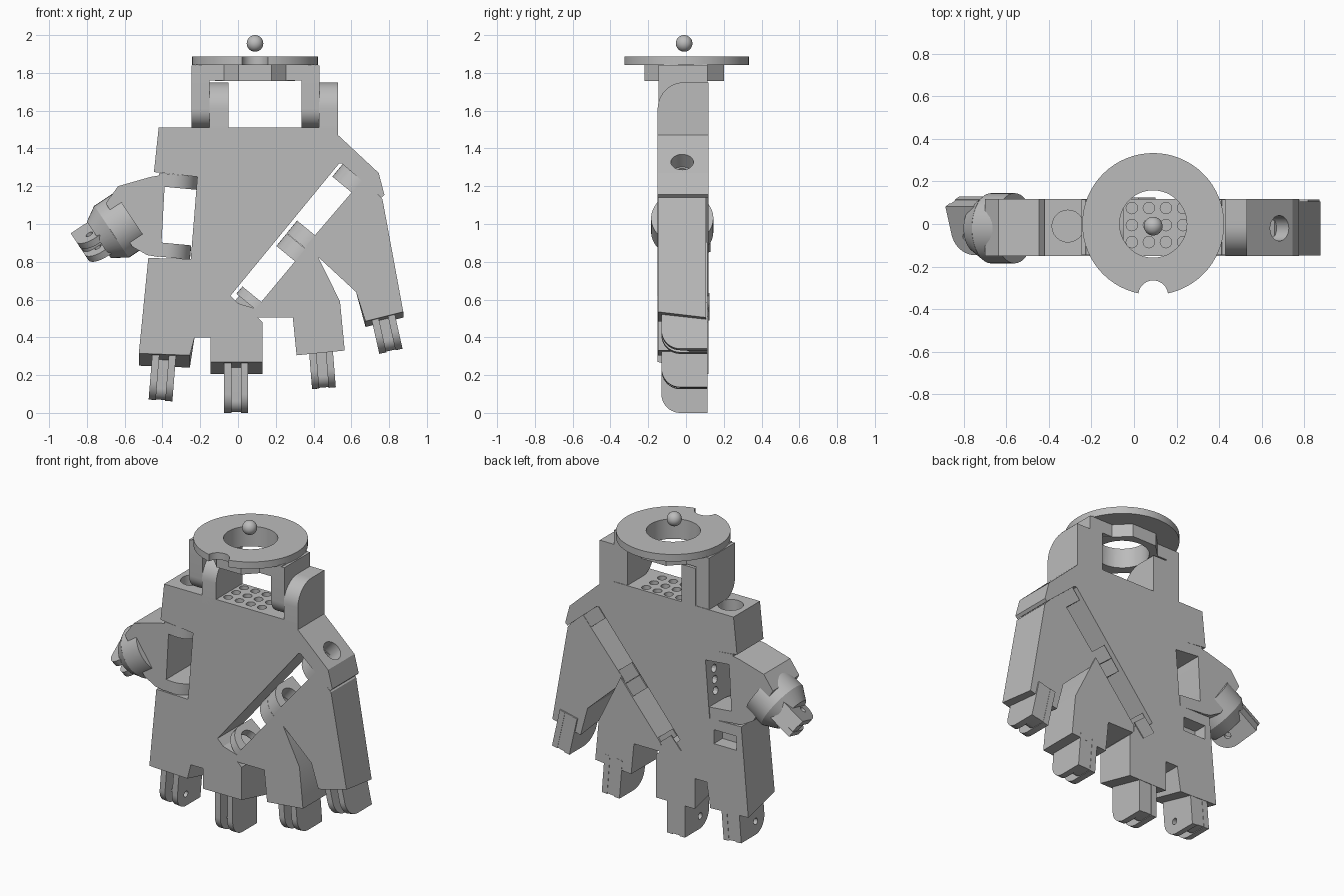
import bpy, bmesh, math
from mathutils import Matrix, Vector

if "Cube" in bpy.data.objects:
    bpy.data.objects.remove(bpy.data.objects["Cube"], do_unlink=True)

grey = bpy.data.materials.new("matte_grey")
grey.use_nodes = True
tone = (0.5, 0.5, 0.5, 1)
grey.diffuse_color = tone
grey.node_tree.nodes["Principled BSDF"].inputs["Base Color"].default_value = tone

FRONT, BACK, MID = -0.15, 0.118, -0.02
parts = []


def finish(name, bm, keep=True):
    bmesh.ops.recalc_face_normals(bm, faces=bm.faces)
    me = bpy.data.meshes.new(name)
    bm.to_mesh(me)
    bm.free()
    ob = bpy.data.objects.new(name, me)
    bpy.context.collection.objects.link(ob)
    if keep:
        me.materials.append(grey)
        parts.append(ob)
    return ob


def extrude(name, pts, matrix, depth, keep=True, lift=(), rise=0.0):
    """Extrude a 2D outline along local z; lifted corners slope the front edge."""
    bm = bmesh.new()
    near = [bm.verts.new((a, b + (rise if i in lift else 0), 0)) for i, (a, b) in enumerate(pts)]
    far = [bm.verts.new((a, b, depth)) for a, b in pts]
    bm.faces.new(near)
    bm.faces.new(far)
    n = len(pts)
    for i in range(n):
        bm.faces.new((near[i], near[(i + 1) % n], far[(i + 1) % n], far[i]))
    bm.transform(matrix)
    return finish(name, bm, keep)


def basis(x, y, z, origin):
    return Matrix((x, y, z)).transposed().to_4x4() if origin is None else \
        Matrix.Translation(origin) @ Matrix((x, y, z)).transposed().to_4x4()


def slab(name, pts, y0=FRONT, y1=BACK, **kw):
    m = basis((1, 0, 0), (0, 0, 1), (0, 1, 0), (0, y0, 0))
    return extrude(name, pts, m, y1 - y0, **kw)


def rod(name, centre, axis, r, depth, r2=None, segs=40, keep=True):
    bm = bmesh.new()
    bmesh.ops.create_cone(bm, cap_ends=True, segments=segs, radius1=r,
                          radius2=r if r2 is None else r2, depth=depth)
    bm.transform(Matrix.Translation(centre) @ Vector(axis).to_track_quat('Z', 'Y').to_matrix().to_4x4())
    return finish(name, bm, keep)


def box(name, lo, hi, keep=True):
    return slab(name, [(lo[0], lo[2]), (hi[0], lo[2]), (hi[0], hi[2]), (lo[0], hi[2])],
                lo[1], hi[1], keep=keep)


def cut(ob, *cutters):
    for c in cutters:
        mod = ob.modifiers.new("cut", 'BOOLEAN')
        mod.operation, mod.solver, mod.object = 'DIFFERENCE', 'EXACT', c
    dg = bpy.context.evaluated_depsgraph_get()
    me = bpy.data.meshes.new_from_object(ob.evaluated_get(dg))
    ob.modifiers.clear()
    ob.data = me
    for c in cutters:
        bpy.data.objects.remove(c, do_unlink=True)


def hole(centre, axis, r, depth, segs=24):
    return rod("hole", centre, axis, r, depth, segs=segs, keep=False)


def lug(name, origin, out, thick, length, y0=FRONT, y1=BACK, r=0.13, bore=0.06, bore_y=MID, bore_in=0.13):
    """Hinge ear: square at the back, rounded at the front tip, bored sideways."""
    out = Vector((out[0], 0, out[1])).normalized()
    side = Vector((out.z, 0, -out.x))
    start = Vector((origin[0], 0, origin[1]))
    pts = [(y0, 0), (y1, 0), (y1, length)]
    for i in range(11):
        a = math.pi / 2 * (1 + i / 10)
        pts.append((y0 + r + r * math.cos(a), length - r + r * math.sin(a)))
    ob = extrude(name, pts, basis((0, 1, 0), out, side, start - side * thick / 2), thick)
    if bore:
        c = start + out * (length - bore_in)
        cut(ob, hole((c.x, bore_y, c.z), side, bore, thick * 3))
    return ob


def clevis(name, origin, angle, length):
    """Fingertip joint: two ears with a grooved web between them."""
    out = Vector((math.sin(angle), -math.cos(angle)))
    made = []
    for s in (-1, 1):
        o = Vector(origin) + Vector((-out.y, out.x)) * s * 0.044
        made.append(lug(name + "_ear", o, out, 0.038, length, -0.13, 0.115, 0.1, 0.02, -0.04, 0.08))
    made.append(lug(name + "_web", origin, out, 0.052, length - 0.004, -0.03, 0.113, 0.06, 0))
    return made


# Palm with the two fixed finger roots
palm = slab("palm", [(-.42, 1.51), (-.445, 1.275), (-.215, 1.25), (-.25, .815), (-.475, .82),
                     (-.525, .25), (-.255, .24), (-.23, .40), (-.145, .40), (-.145, .205),
                     (.13, .205), (.13, .48), (.10, .51), (.10, .55), (0, .58), (-.04, .62),
                     (.535, 1.32), (.55, 1.32), (.76, 1.14), (.775, 1.155), (.745, 1.27),
                     (.525, 1.475), (.525, 1.51)], lift=(5, 6, 9, 10), rise=0.065)
cutters = [hole((x, y, 1.51), (0, 0, 1), 0.027, 0.12, 16)
           for x in (-.01, .07, .15, .23) for y in (-.085, -.005, .075)]
cutters += [hole((-.31, -.01, 1.51), (0, 0, 1), 0.075, 0.3),
            hole((.68, MID, 1.325), (.68, 0, .73), 0.06, 0.2),
            box("pocket", (-.44, .03, .66), (-.28, .2, .75), keep=False)]
cutters += [hole((x, BACK, z), (0, 1, 0), 0.016, 0.08, 12)
            for x, z in ((.45, 1.42), (-.15, 1.44), (-.1, .55), (-.06, .75))]
cutters += [hole((-.23, y, z), (1, 0, 0), 0.025, 0.12, 12)
            for z in (.96, 1.03, 1.10) for y in (-.06, .04)]
cut(palm, *cutters)
slab("palm_back_plate", [(.03, .49), (.1, .57), (.02, .635), (-.05, .555)], BACK, BACK + 0.006)

# Wrist posts and the yoke legs that pivot beside them
for x in (-.10, .48):
    lug("wrist_post", (x, 1.44), (0, 1), 0.1, 0.31, r=0.14)
for x in (-.198, .383):
    lug("yoke_leg", (x, 1.84), (0, -1), 0.095, 0.33, -.145, .115, r=0.1, bore_in=0.11)

# Yoke bridge, octagonal collar and wrist disc share one centre opening
HUB = 0.09
bridge = slab("yoke_bridge", [(-.245, 1.76), (.43, 1.76), (.43, 1.80), (.41, 1.845),
                              (-.225, 1.845), (-.245, 1.80)], -.145, .115)
collar = rod("yoke_collar", (HUB, -.01, 1.80), (0, 0, 1), 0.228, 0.085, segs=8)
collar.data.transform(Matrix.Translation((HUB, -.01, 0)) @ Matrix.Rotation(math.pi / 8, 4, 'Z')
                      @ Matrix.Translation((-HUB, .01, 0)))
disc = rod("wrist_disc", (HUB, 0, 1.863), (0, 0, 1), 0.333, 0.045, segs=64)
for ob in (bridge, collar, disc):
    cut(ob, hole((HUB, 0, 1.8), (0, 0, 1), 0.158, 0.5, 48))
cut(collar, hole((HUB, -.2, 1.805), (0, 1, 0), 0.032, 0.2, 6))
cut(disc, hole((HUB, -.335, 1.86), (0, 0, 1), 0.07, 0.2, 32))

# Centre ball
bm = bmesh.new()
bmesh.ops.create_uvsphere(bm, u_segments=24, v_segments=16, radius=0.044)
bm.transform(Matrix.Translation((HUB, -.01, 1.956)))
finish("centre_ball", bm)

# Hinged ring and little finger roots
ring = slab("ring_root", [(.08, .505), (.29, .505), (.31, .305), (.565, .33), (.54, .59),
                          (.385, .905), (.3, .8), (.125, .59), (.1, .56)], FRONT + .002, BACK - .004)
little = slab("little_root", [(.66, 1.235), (.36, .885), (.625, .64), (.675, .455), (.875, .505),
                              (.765, 1.13)], FRONT + .001, BACK - .012, lift=(3, 4), rise=0.03)
cut(ring, hole((.38, BACK, .6), (0, 1, 0), 0.018, 0.08, 12))
cut(little, hole((.66, BACK, .82), (0, 1, 0), 0.018, 0.08, 12))
toward_palm = (-.773, .635)
for name, origin, thick in (("ring_lower_hinge", (.145, .537), .05), ("ring_upper_hinge", (.368, .804), .086),
                            ("little_lower_hinge", (.423, .872), .086), ("little_upper_hinge", (.665, 1.172), .088)):
    lug(name, origin, toward_palm, thick, 0.178, FRONT + .003, BACK - .014, bore_in=0.1)

# Thumb root, hinge ears and turned joint
thumb = slab("thumb_root", [(-.385, 1.262), (-.46, 1.25), (-.635, 1.2), (-.70, 1.11), (-.56, .88),
                            (-.48, .835), (-.42, .825), (-.405, .9)])
cut(thumb, hole((-.56, BACK, 1.1), (0, 1, 0), 0.018, 0.08, 12))
lug("thumb_upper_hinge", (-.42, 1.235), (.996, -.093), 0.07, 0.205)
lug("thumb_lower_hinge", (-.45, .868), (.996, -.093), 0.075, 0.2)
aim = Vector((-.83, 0, -.55)).normalized()
rod("thumb_barrel", (-.615, MID, .995), aim, 0.165, 0.13)
rod("thumb_taper", Vector((-.67, MID, .96)) + aim * 0.04, aim, 0.165, 0.08, 0.115)
pivot = Matrix.Translation((-.825, MID, .86))
turn = pivot @ Matrix.Rotation(math.radians(-22), 4, aim) @ pivot.inverted()
for ob in clevis("thumb_joint", (-.642, .981), -math.atan2(.83, .55), 0.22):
    ob.data.transform(turn)

# Fingertip joints
clevis("middle_joint", (-.01, .30), 0, 0.30)
clevis("index_joint", (-.39, .32), -.08, 0.255)
clevis("ring_joint", (.435, .38), .08, 0.25)
clevis("little_joint", (.755, .57), .22, 0.25)

# Smooth the round surfaces, keep the edges crisp
bpy.ops.object.select_all(action='DESELECT')
for ob in parts:
    ob.select_set(True)
bpy.context.view_layer.objects.active = palm
bpy.ops.object.shade_smooth_by_angle(angle=math.radians(25))
